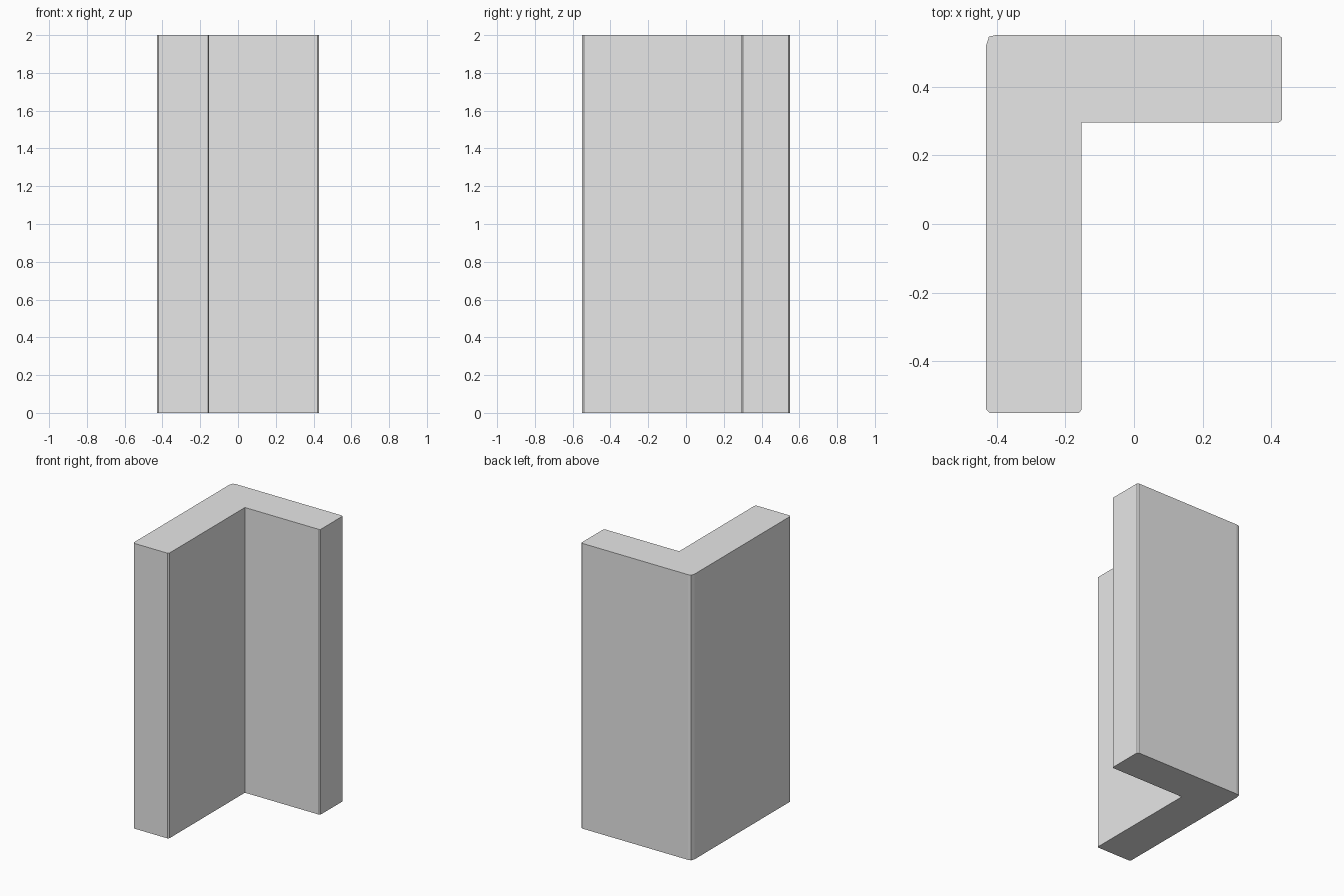
import bpy
import bmesh

cube = bpy.data.objects.get("Cube")
if cube:
    bpy.data.objects.remove(cube, do_unlink=True)

HEIGHT = 2.0

# Plain grey finish
grey = bpy.data.materials.new("plain_grey")
grey.use_nodes = True
colour = (0.8, 0.8, 0.8, 1)
grey.diffuse_color = colour
grey.node_tree.nodes["Principled BSDF"].inputs["Base Color"].default_value = colour

# L-shaped plan with slightly worn outer corners
plan = [
    (-0.42, -0.55), (-0.16, -0.55), (-0.153, -0.54),
    (-0.153, 0.295),
    (0.42, 0.295), (0.43, 0.302), (0.43, 0.542), (0.42, 0.55),
    (-0.40, 0.55), (-0.422, 0.545), (-0.43, 0.52), (-0.43, -0.54),
]

# Corner wall: the plan extruded to full height
bm = bmesh.new()
base = bm.faces.new([bm.verts.new((x, y, 0)) for x, y in plan])
raised = bmesh.ops.extrude_face_region(bm, geom=[base], use_keep_orig=True)
top_verts = [g for g in raised["geom"] if isinstance(g, bmesh.types.BMVert)]
bmesh.ops.translate(bm, verts=top_verts, vec=(0, 0, HEIGHT))
bmesh.ops.recalc_face_normals(bm, faces=bm.faces)

mesh = bpy.data.meshes.new("corner_wall")
bm.to_mesh(mesh)
bm.free()
mesh.materials.append(grey)
wall = bpy.data.objects.new("corner_wall", mesh)
bpy.context.collection.objects.link(wall)
